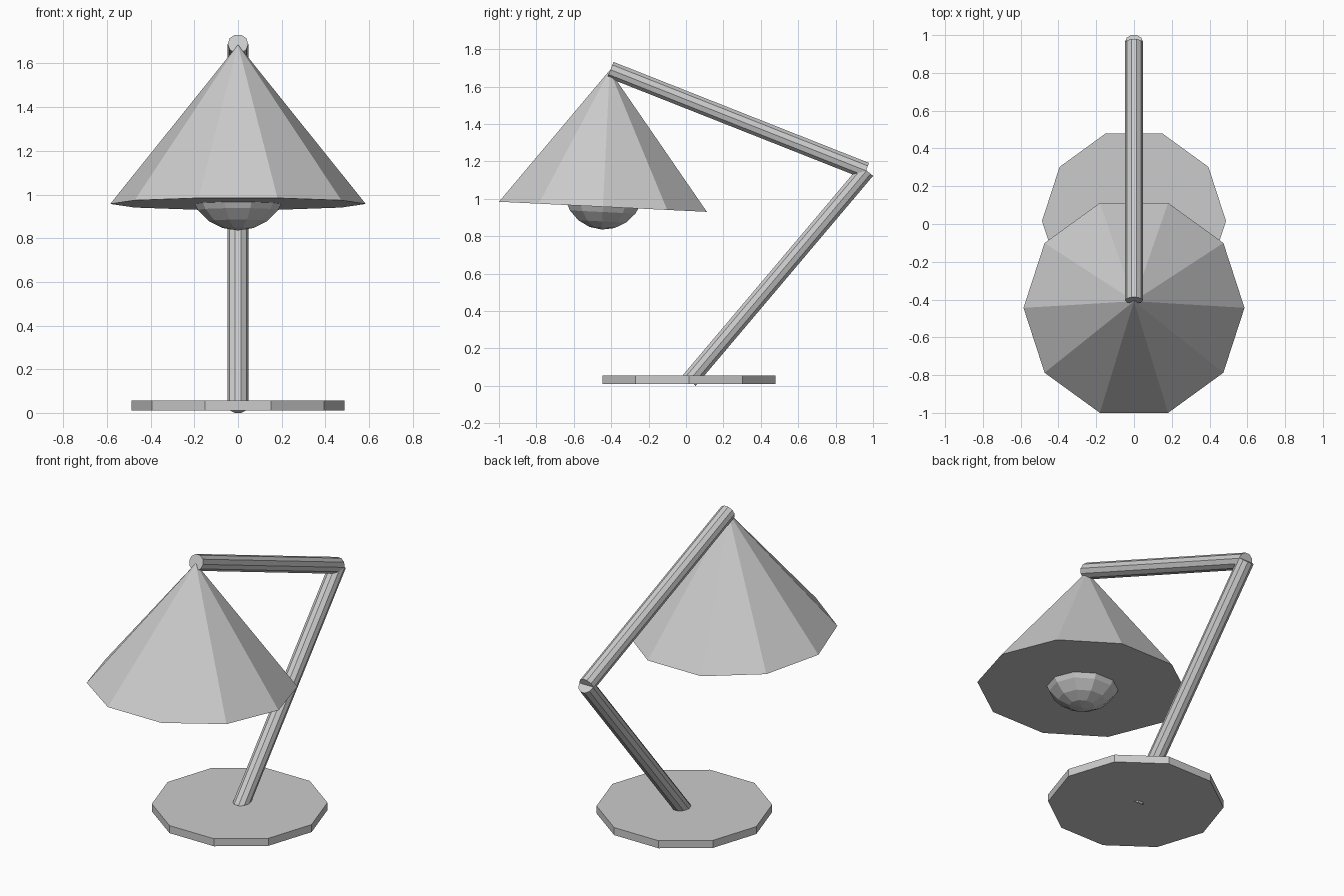
import bpy
import bmesh
from math import sin, cos, pi, atan2, hypot
from mathutils import Matrix, Vector

SIDES = 10

cube = bpy.data.objects.get("Cube")
if cube:
    bpy.data.objects.remove(cube, do_unlink=True)

# One plain grey for the whole lamp
GREY = (0.6, 0.6, 0.6, 1.0)
grey = bpy.data.materials.new("light grey")
grey.use_nodes = True
grey.diffuse_color = GREY
for node in grey.node_tree.nodes:
    if node.type == "BSDF_PRINCIPLED":
        node.inputs["Base Color"].default_value = GREY


def lathe(name, profile, start, tilt=0.0):
    """Turn a (radius, height) profile into a faceted solid, tilted about x."""
    bm = bmesh.new()
    rings = []
    for r, z in profile:
        count = SIDES if r > 0 else 1
        rings.append([bm.verts.new((r * cos(2 * pi * i / SIDES),
                                    r * sin(2 * pi * i / SIDES), z))
                      for i in range(count)])
    for low, high in zip(rings, rings[1:]):
        for i in range(SIDES):
            j = (i + 1) % SIDES
            corners = [low[i % len(low)], low[j % len(low)],
                       high[j % len(high)], high[i % len(high)]]
            bm.faces.new(list(dict.fromkeys(corners)))
    for ring in (rings[0], rings[-1]):
        if len(ring) > 1:
            bm.faces.new(ring)
    bmesh.ops.recalc_face_normals(bm, faces=bm.faces)
    mesh = bpy.data.meshes.new(name)
    bm.to_mesh(mesh)
    bm.free()
    mesh.materials.append(grey)
    obj = bpy.data.objects.new(name, mesh)
    obj.matrix_world = Matrix.Translation(Vector(start)) @ Matrix.Rotation(tilt, 4, "X")
    bpy.context.collection.objects.link(obj)
    return obj


def arm(name, start, end, radius=0.047):
    """Straight rod between two (y, z) points."""
    dy, dz = end[0] - start[0], end[1] - start[1]
    lathe(name, [(radius, 0), (radius, hypot(dy, dz))],
          (0, start[0], start[1]), atan2(-dy, dz))


# Base plate
lathe("base", [(0.487, 0.01), (0.487, 0.056)], (0, 0.016, 0))

# Two jointed arms
arm("lower_arm", (0.018, 0.029), (0.966, 1.151))
arm("upper_arm", (-0.404, 1.69), (0.962, 1.15))

# Closed conical shade, tipped slightly, with the bulb along its axis
TILT = -0.0485
lathe("shade", [(0.585, 0), (0, 0.73)], (0, -0.444, 0.957), TILT)

R = 0.228
bulb = [(R * sin(pi * k / SIDES) if 0 < k < SIDES else 0, -R * cos(pi * k / SIDES))
        for k in range(SIDES + 1)]
lathe("bulb", bulb, (0, -0.439, 1.063), TILT)
